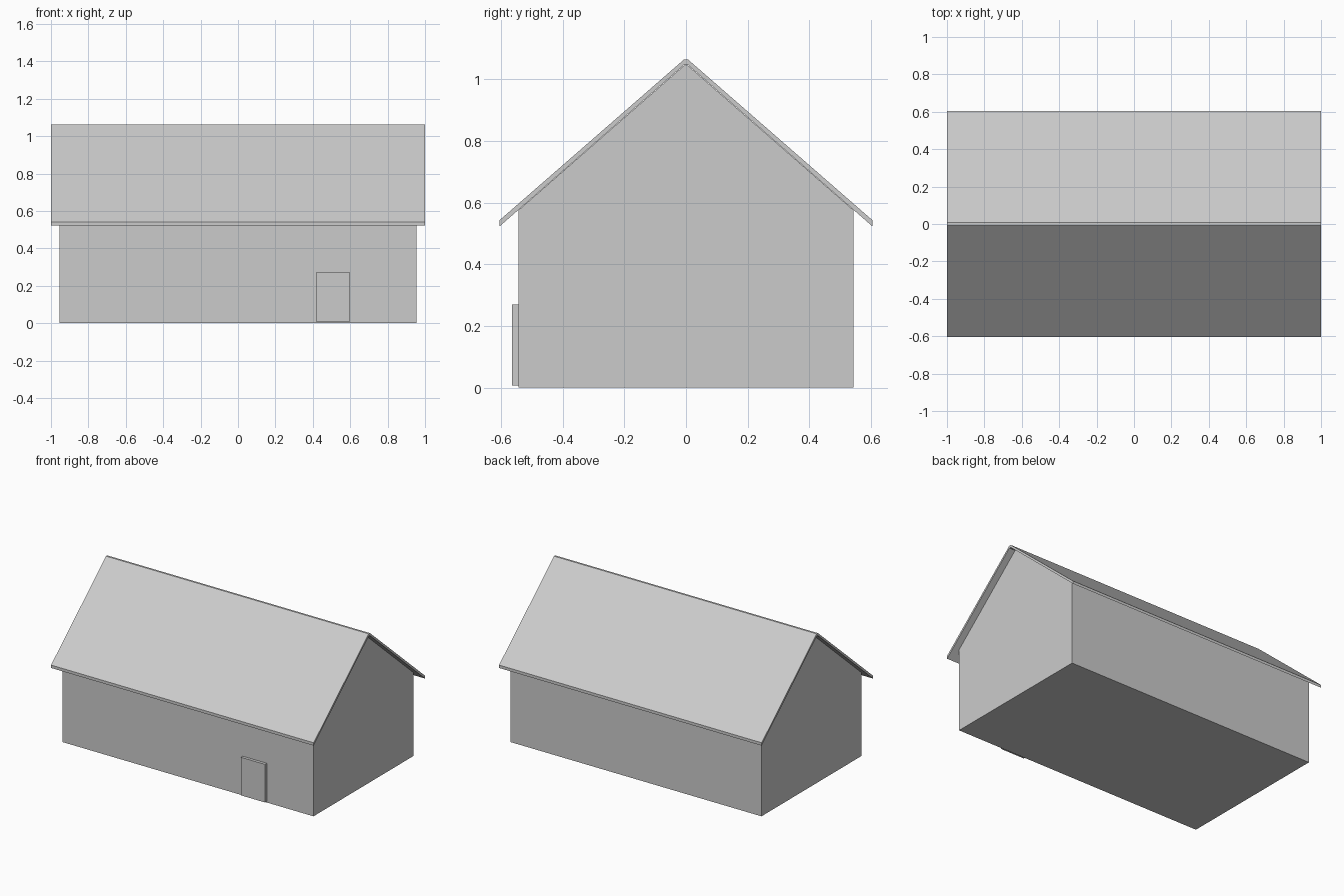
import bpy
import bmesh

if "Cube" in bpy.data.objects:
    bpy.data.objects.remove(bpy.data.objects["Cube"])


def extrude_profile(name, profile, x0, x1):
    """Solid made from a (y, z) outline pushed along x."""
    bm = bmesh.new()
    face = bm.faces.new([bm.verts.new((x0, y, z)) for y, z in profile])
    res = bmesh.ops.extrude_face_region(bm, geom=[face])
    verts = [v for v in res["geom"] if isinstance(v, bmesh.types.BMVert)]
    bmesh.ops.translate(bm, verts=verts, vec=(x1 - x0, 0, 0))
    bmesh.ops.recalc_face_normals(bm, faces=bm.faces)
    mesh = bpy.data.meshes.new(name)
    bm.to_mesh(mesh)
    bm.free()
    obj = bpy.data.objects.new(name, mesh)
    bpy.context.collection.objects.link(obj)
    return obj


def mirrored(half):
    """Complete a half outline with its mirror image across y = 0."""
    return half + [(-y, z) for y, z in reversed(half)]


# House body with gable ends
extrude_profile("walls", mirrored([(0.543, 0), (0.543, 0.575), (0.006, 1.044)]),
                -0.955, 0.955)

# Thin gabled roof with overhanging eaves and a narrow flat ridge
outer = mirrored([(0.605, 0.542), (0.007, 1.063)])
inner = mirrored([(0.605, 0.522), (0.006, 1.046)])
extrude_profile("roof", outer + inner[::-1], -1.0, 1.0)

# Door panel standing proud of the front wall
extrude_profile("door", [(-0.563, 0.008), (-0.543, 0.008),
                         (-0.543, 0.27), (-0.563, 0.27)], 0.417, 0.6)
